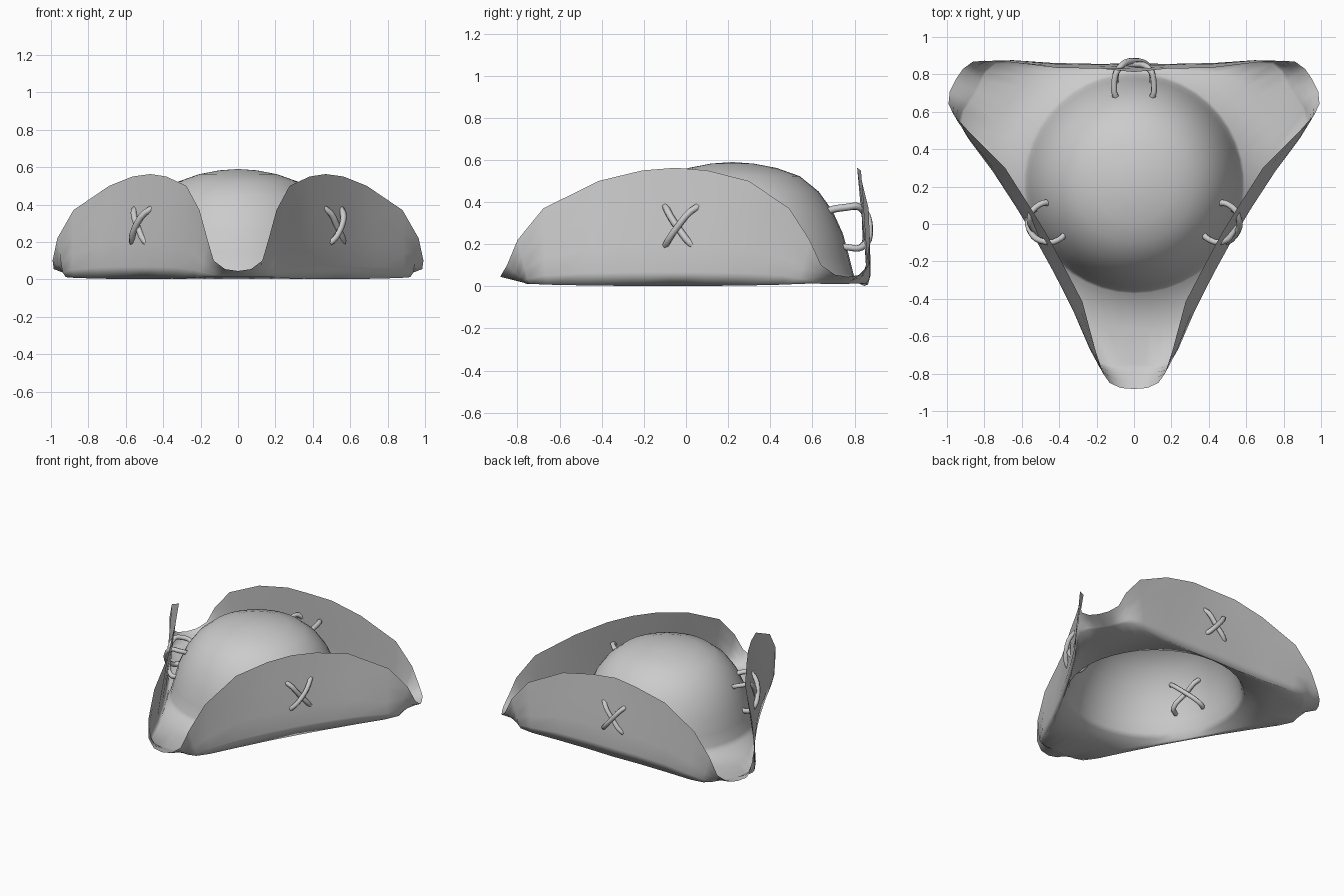
import bpy, math
from mathutils import Vector

if "Cube" in bpy.data.objects:
    bpy.data.objects.remove(bpy.data.objects["Cube"])

CY = 0.22   # hat centre in y
N = 7       # columns in half a corner sector

# crown profile (radius, z)
crown = [(0.10, 0.583), (0.21, 0.562), (0.32, 0.523), (0.41, 0.45), (0.475, 0.36),
         (0.525, 0.25), (0.555, 0.14), (0.575, 0.06), (0.592, 0.025)]
# brim fold and rim, front corner tip to flap middle (x, y, z)
fold = [(0, -.75, .012), (.06, -.755, .012), (.12, -.76, .013), (.18, -.74, .012),
        (.235, -.66, .008), (.33, -.47, .004), (.44, -.27, .002), (.546, -.095, .001)]
rim = [(0, -.882, .045), (.07, -.877, .055), (.13, -.85, .10), (.165, -.80, .22),
       (.21, -.68, .37), (.30, -.43, .50), (.42, -.23, .55), (.508, -.073, .563)]
# outward shift per column for the side flaps (fold, rim) and the back flap (rim)
side_fold = [0, 0, 0, 0, -.005, -.012, -.02, -.028]
side_rim = [0, 0, 0, 0, -.005, -.028, -.042, -.045]
back_rim = [0, 0, 0, 0, .015, .03, .022, .006]


def spin(p, k):
    """Turn a point of the front sector to corner k."""
    a = math.radians(120) * k
    x, y = p[0], p[1] - CY
    return Vector((x * math.cos(a) - y * math.sin(a),
                   CY + x * math.sin(a) + y * math.cos(a), p[2]))


def column(i, k):
    """Points from crown top to rim for one column of corner k."""
    j, s = abs(i), -1 if i < 0 else 1
    back = (k == 1 and i > 0) or (k == 2 and i < 0)
    n = Vector((0.866, -0.5, 0))
    a = math.radians(60) * j / N
    pts = [Vector((r * math.sin(a), CY - r * math.cos(a), z)) for r, z in crown]
    f = Vector(fold[j]) + n * (0 if back else side_fold[j])
    r = Vector(rim[j]) + n * (back_rim[j] if back else side_rim[j])
    pts += [pts[-1].lerp(f, 0.5), f]
    bulge = 0.012 if j > 2 else 0.0
    for t, w in ((0.12, 1.0), (0.35, 0.9), (0.65, 0.4)):
        pts.append(f.lerp(r, t) + n * bulge * w)
    pts.append(r)
    return [spin((p.x * s, p.y, p.z), k) for p in pts]


# crown and folded brim as one sheet
# (column -N of corner 1 lies mid right flap, of corner 2 mid back flap)
verts, faces, cols = [Vector((0, CY, 0.59))], [], []
for k in range(3):
    for i in range(-N, N):
        cols.append(column(i, k))
M, C = len(cols[0]), len(cols)
for c in cols:
    verts += c
for c in range(C):
    a, b = 1 + c * M, 1 + ((c + 1) % C) * M
    faces.append((0, a, b))
    faces += [(a + m, a + m + 1, b + m + 1, b + m) for m in range(M - 1)]
me = bpy.data.meshes.new("hat_body")
me.from_pydata(verts, [], faces)
me.update()
me.shade_smooth()
bpy.context.collection.objects.link(bpy.data.objects.new("hat_body", me))


# crossed lacing through flap and crown: two loops per flap
def lace(name, k, s, lift, shift, lean):
    path = [(-.085 * s, .612 - lean, .185), (0, .632 - lean + lift, .275),
            (.085 * s, .605 - lean, .375),
            (.105 * s, .54 - lean / 2, .375), (.09 * s, .45, .35),
            (0, .465 - lift, .275), (-.09 * s, .485, .20), (-.10 * s, .55 - lean / 2, .185)]
    cu = bpy.data.curves.new(name, 'CURVE')
    cu.dimensions = '3D'
    cu.bevel_depth = 0.017
    cu.bevel_resolution = 1
    cu.resolution_u = 4
    sp = cu.splines.new('BEZIER')
    sp.bezier_points.add(len(path) - 1)
    sp.use_cyclic_u = True
    for bp, (t, r, z) in zip(sp.bezier_points, path):
        bp.co = spin((t + shift, CY + r, z), k)
        bp.handle_left_type = bp.handle_right_type = 'AUTO'
    bpy.context.collection.objects.link(bpy.data.objects.new(name, cu))


for k, (side, shift, lean) in enumerate((("back", 0, 0), ("left", .045, .042),
                                         ("right", -.045, .042))):
    lace(side + "_lace_a", k, 1, 0.0, shift, lean)
    lace(side + "_lace_b", k, -1, 0.02, shift, lean)
